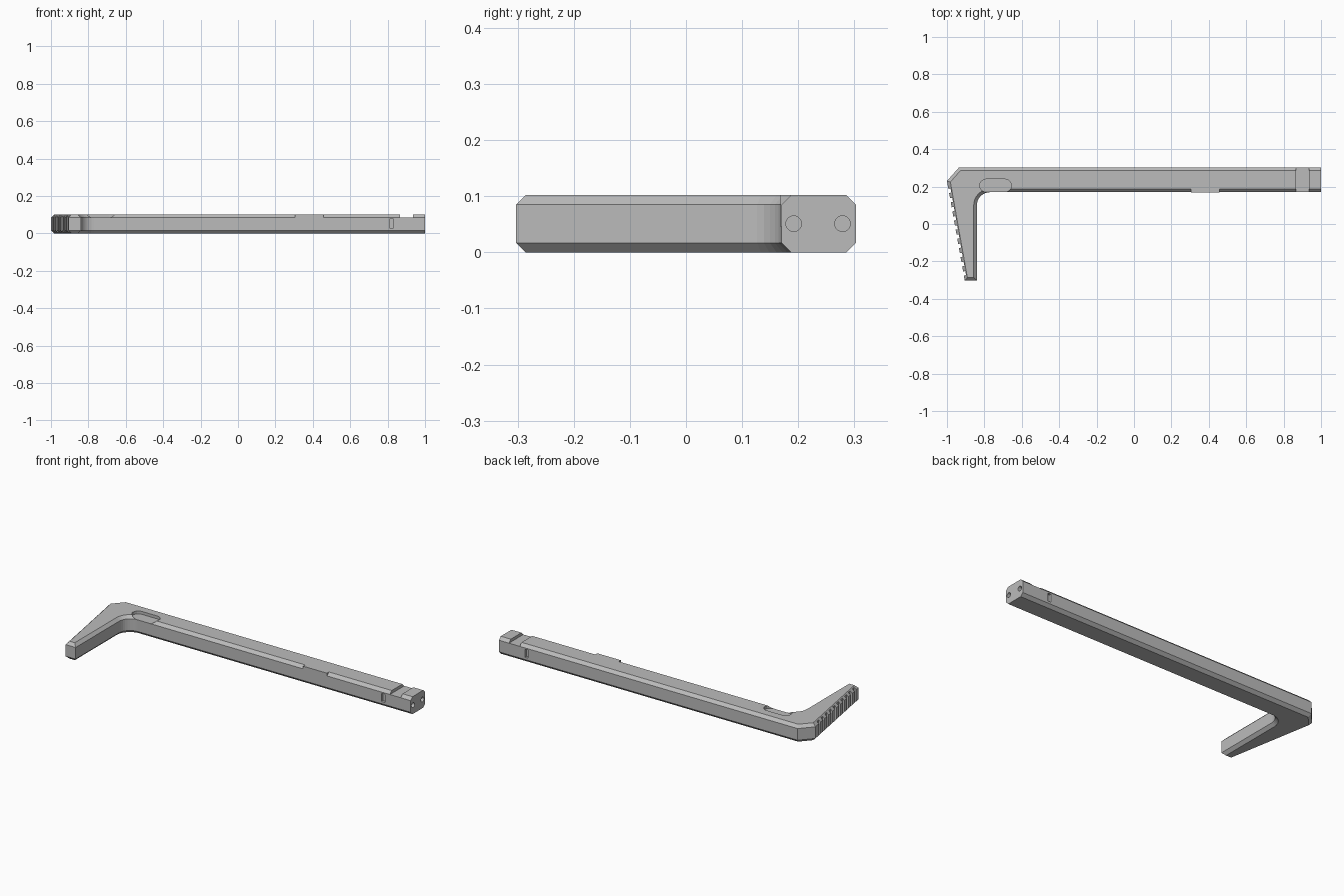
import bpy, bmesh, math
from mathutils import Vector, Matrix

cube = bpy.data.objects.get("Cube")
if cube:
    bpy.data.objects.remove(cube, do_unlink=True)

H, CH = 0.102, 0.017          # thickness and edge chamfer

metal = bpy.data.materials.new("grey_metal")
metal.use_nodes = True
colour = (0.5, 0.5, 0.5, 1)
metal.diffuse_color = colour
metal.node_tree.nodes["Principled BSDF"].inputs["Base Color"].default_value = colour


def finish(name, bm):
    bmesh.ops.recalc_face_normals(bm, faces=bm.faces)
    me = bpy.data.meshes.new(name)
    bm.to_mesh(me)
    bm.free()
    me.materials.append(metal)
    ob = bpy.data.objects.new(name, me)
    bpy.context.collection.objects.link(ob)
    return ob


def inset(points, d):
    """Move every edge of a counter-clockwise outline inwards by d."""
    out = []
    for i, p in enumerate(points):
        a = (p - points[i - 1]).normalized()
        b = (points[(i + 1) % len(points)] - p).normalized()
        na, nb = Vector((-a.y, a.x)), Vector((-b.y, b.x))
        out.append(p + (na + nb) * d / (1 + na.dot(nb)))
    return out


def loft(name, rings):
    """Solid through stacked (outline, height) rings."""
    bm = bmesh.new()
    loops = [[bm.verts.new((p.x, p.y, z)) for p in pts] for pts, z in rings]
    for low, high in zip(loops, loops[1:]):
        for i in range(len(low)):
            bm.faces.new((low[i - 1], low[i], high[i], high[i - 1]))
    bm.faces.new(loops[0][::-1])
    bm.faces.new(loops[-1])
    return finish(name, bm)


def box(name, lo, hi, turn=0):
    lo, hi = Vector(lo), Vector(hi)
    bm = bmesh.new()
    m = (Matrix.Translation((lo + hi) / 2) @ Matrix.Rotation(turn, 4, 'Z')
         @ Matrix.Diagonal((*(hi - lo), 1)))
    bmesh.ops.create_cube(bm, size=1, matrix=m)
    return finish(name, bm)


def arc(cx, cy, r, start, end, n=8):
    angles = [math.radians(start + (end - start) * i / n) for i in range(n + 1)]
    return [Vector((cx + r * math.cos(a), cy + r * math.sin(a))) for a in angles]


def combine(target, tool, operation='DIFFERENCE'):
    tool.hide_render = True
    mod = target.modifiers.new("cut", 'BOOLEAN')
    mod.operation, mod.solver, mod.object = operation, 'EXACT', tool
    bpy.context.view_layer.objects.active = target
    bpy.ops.object.modifier_apply(modifier=mod.name)
    bpy.data.objects.remove(tool, do_unlink=True)


# L-shaped body: long bar, tapered grip and rounded inner corner
corner, tip = Vector((-1, 0.23)), Vector((-0.905, -0.303))
outline = [Vector(p) for p in ((1.1, 0.303), (-0.935, 0.303))]
outline += [corner, tip, Vector((-0.84, -0.303))]
outline += arc(-0.77, 0.1, 0.07, 180, 90) + [Vector((1.1, 0.17))]
narrow = inset(outline, CH)
body = loft("folding_bar", [(narrow, 0), (outline, CH), (outline, H - CH), (narrow, H)])

# Square end, cross notch and side slots
combine(body, box("end_cut", (1, 0, -1), (2, 1, 1)))
combine(body, box("notch_cut", (0.865, 0, H - CH), (0.935, 1, 1)))
for y in (0.17, 0.303):
    combine(body, box("slot_cut", (0.81, y - 0.015, 0.03), (0.832, y + 0.015, 0.077)))

# Pin holes in the end face
for y in (0.192, 0.279):
    bm = bmesh.new()
    bmesh.ops.create_cone(bm, cap_ends=True, segments=20, radius1=0.014, radius2=0.014,
                          depth=0.08, matrix=Matrix.Translation((1, y, 0.051))
                          @ Matrix.Rotation(math.pi / 2, 4, 'Y'))
    combine(body, finish("pin_hole_cut", bm))

# Rounded thumb recess on the top
pill = arc(-0.69, 0.205, 0.035, -90, 90) + arc(-0.79, 0.205, 0.035, 90, 270)
combine(body, loft("recess_cut", [(pill, H - CH), (pill, 1)]))

# Grip grooves along the outer side of the short arm
along = tip - corner
turn = math.atan2(along.y, along.x) + math.pi / 2
for i in range(10):
    p = corner + along * (0.1 + i * 0.092)
    combine(body, box("groove_cut", (p.x - 0.012, p.y - 0.011, -1),
                      (p.x + 0.012, p.y + 0.011, 1), turn))

# Rectangular side block filling the front top chamfer
combine(body, box("side_block", (0.305, 0.168, 0.045), (0.458, 0.192, H)), 'UNION')
